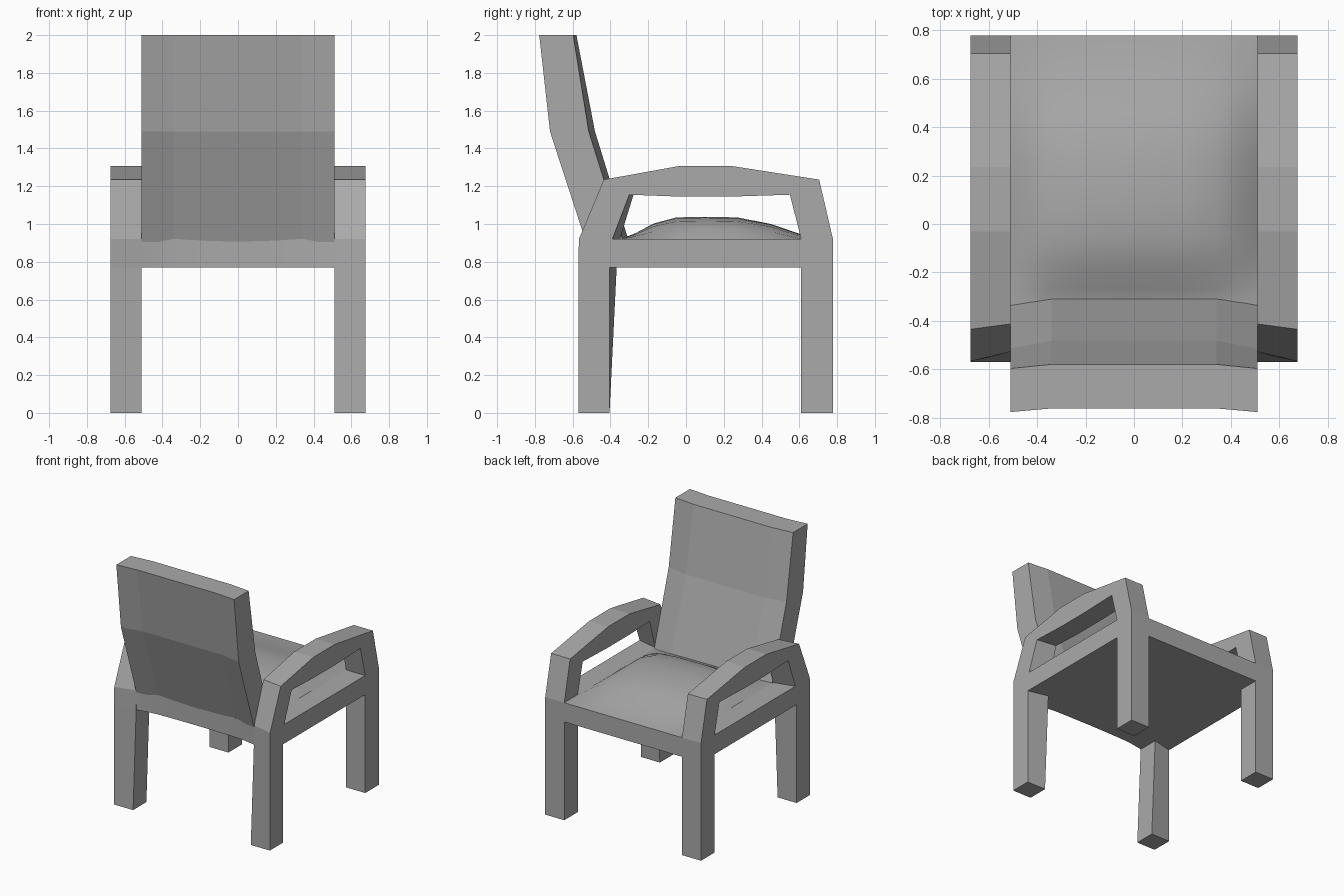
import bpy
import bmesh

if "Cube" in bpy.data.objects:
    bpy.data.objects.remove(bpy.data.objects["Cube"], do_unlink=True)

# One plain grey for the whole chair
GREY = (0.4, 0.4, 0.4, 1.0)
grey = bpy.data.materials.new("plain_grey")
grey.use_nodes = True
grey.diffuse_color = GREY
grey.node_tree.nodes["Principled BSDF"].inputs["Base Color"].default_value = GREY


def loft(name, rings, caps=True, smooth=False):
    """Skin a row of even-sized rings; end caps are strips of quads."""
    bm = bmesh.new()
    rows = [[bm.verts.new(p) for p in ring] for ring in rings]
    n = len(rows[0])
    for a, b in zip(rows, rows[1:]):
        for i in range(n):
            j = (i + 1) % n
            bm.faces.new((a[i], a[j], b[j], b[i]))
    if caps:
        for row in (rows[0], rows[-1]):
            for i in range(n // 2 - 1):
                bm.faces.new((row[i], row[i + 1], row[n - 2 - i], row[n - 1 - i]))
    bmesh.ops.recalc_face_normals(bm, faces=bm.faces)
    mesh = bpy.data.meshes.new(name)
    bm.to_mesh(mesh)
    bm.free()
    mesh.materials.append(grey)
    obj = bpy.data.objects.new(name, mesh)
    bpy.context.collection.objects.link(obj)
    if smooth:
        bpy.ops.object.select_all(action="DESELECT")
        obj.select_set(True)
        bpy.context.view_layer.objects.active = obj
        bpy.ops.object.shade_smooth_by_angle(angle=0.6)
    return obj


def mirror(obj):
    mod = obj.modifiers.new("mirror", "MIRROR")
    mod.use_axis[0] = True
    mod.use_mirror_merge = False


INNER, OUTER = 0.51, 0.675
RAIL_LOW, RAIL_TOP = 0.77, 0.92

# Leg and armrest frame: outer edge (y, z), inner edge (y, z), forward skew on the inboard side
frame = [
    ((-0.57, 0.0), (-0.405, 0.0), 0.0),
    ((-0.57, RAIL_LOW), (-0.405, RAIL_LOW), 0.038),
    ((-0.567, RAIL_TOP), (-0.39, RAIL_TOP), 0.04),
    ((-0.435, 1.235), (-0.30, 1.155), 0.022),
    ((-0.03, 1.308), (-0.03, 1.145), 0.0),
    ((0.235, 1.308), (0.235, 1.145), 0.0),
    ((0.705, 1.235), (0.55, 1.155), 0.0),
    ((0.778, RAIL_TOP), (0.61, RAIL_TOP), 0.0),
    ((0.778, RAIL_LOW), (0.61, RAIL_LOW), 0.0),
    ((0.778, 0.0), (0.61, 0.0), 0.0),
]
rings = [[(OUTER, o[0], o[1]), (OUTER, i[0], i[1]),
          (INNER, i[0] + s, i[1]), (INNER, o[0] + s, o[1])] for o, i, s in frame]
mirror(loft("legs_and_armrests", rings))

# Side rails closing the frame below the armrests
rings = []
for low, top, skew in ((-0.405, -0.39, 0.039), (0.61, 0.61, 0.0)):
    rings.append([(OUTER, low, RAIL_LOW), (INNER, low + skew, RAIL_LOW),
                  (INNER, top + skew, RAIL_TOP), (OUTER, top, RAIL_TOP)])
mirror(loft("side_rails", rings, caps=False))

# Domed seat: column x, dome strength and rear edge y
half = [(0.51, 0.0, -0.53), (0.43, 0.5, -0.515), (0.34, 0.82, -0.505),
        (0.2, 0.96, -0.502), (0.0, 1.0, -0.5)]
columns = [(-x, d, r) for x, d, r in half] + half[-2::-1]
rise = [(None, 0.0), (-0.35, 0.0), (-0.27, 0.03), (-0.17, 0.083), (-0.05, 0.115), (0.1, 0.118),
        (0.27, 0.115), (0.45, 0.08), (0.61, 0.025), (0.778, 0.0)]
rings = []
for y, h in rise:
    top = [(x, r if y is None else y, RAIL_TOP + h * d) for x, d, r in columns]
    rings.append(top + [(x, py, RAIL_LOW) for x, py, _ in reversed(top)])
loft("seat", rings, smooth=True)

# Backrest: z, rear side y, rear middle y, front side y, front middle y
levels = [
    (0.90, -0.528, -0.498, -0.33, -0.30),
    (1.49, -0.72, -0.69, -0.515, -0.482),
    (2.0, -0.777, -0.762, -0.597, -0.58),
]
rings = []
for z, rs, rm, fs, fm in levels:
    xs = (-INNER, -0.34, 0.34, INNER)
    rear = [(x, y, z) for x, y in zip(xs, (rs, rm, rm, rs))]
    front = [(x, y, z) for x, y in zip(xs, (fs, fm, fm, fs))]
    rings.append(rear + front[::-1])
loft("backrest", rings)
